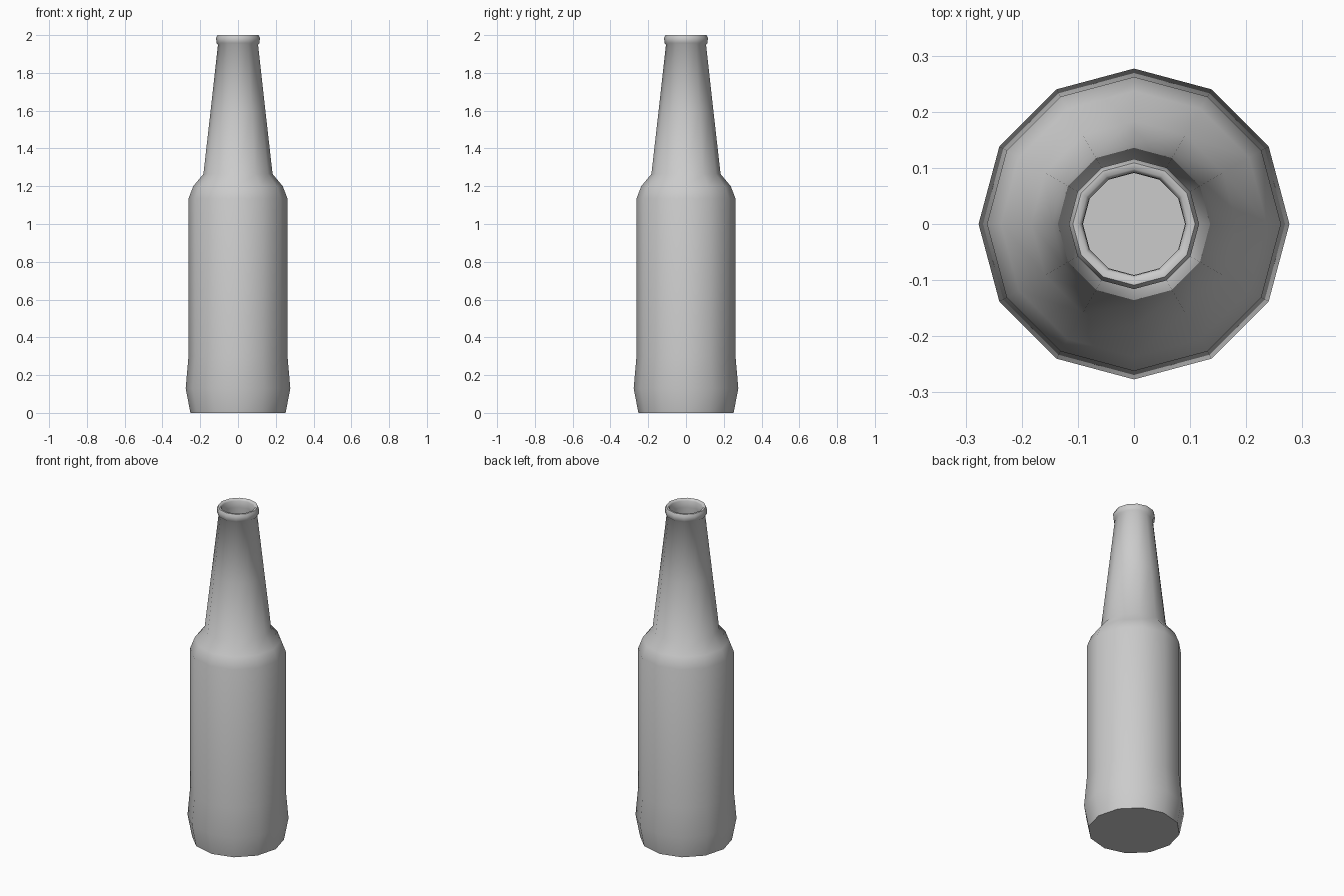
import bpy, bmesh
from math import radians, cos, sin, pi

if "Cube" in bpy.data.objects:
    bpy.data.objects.remove(bpy.data.objects["Cube"])

SIDES = 12

# (radius, height): outer wall going up, over the lip, then inner wall going down
PROFILE = [
    (0.252, 0.0), (0.277, 0.13), (0.262, 0.30), (0.262, 1.135),   # body
    (0.237, 1.20), (0.183, 1.265),                                # shoulder
    (0.145, 1.60), (0.106, 1.95),                                 # neck
    (0.114, 1.958), (0.116, 1.985), (0.109, 2.0), (0.098, 2.0),   # lip
    (0.092, 1.99), (0.091, 1.95),                                 # mouth
    (0.13, 1.60), (0.168, 1.275),                                 # inside neck
    (0.222, 1.19), (0.247, 1.13), (0.247, 0.30), (0.262, 0.13), (0.24, 0.015),
]


def lathe(name, profile, sides):
    bm = bmesh.new()
    rings = [[bm.verts.new((r * cos(2 * pi * i / sides), r * sin(2 * pi * i / sides), z))
              for i in range(sides)] for r, z in profile]
    for a, b in zip(rings, rings[1:]):
        for i in range(sides):
            j = (i + 1) % sides
            bm.faces.new((a[i], a[j], b[j], b[i]))
    bm.faces.new(rings[0][::-1])   # underside
    bm.faces.new(rings[-1])        # inside floor
    bmesh.ops.recalc_face_normals(bm, faces=bm.faces)
    mesh = bpy.data.meshes.new(name)
    bm.to_mesh(mesh)
    bm.free()
    obj = bpy.data.objects.new(name, mesh)
    bpy.context.collection.objects.link(obj)
    return obj


# Hollow twelve-sided bottle, smooth except at the base edge
bottle = lathe("bottle", PROFILE, SIDES)
bpy.context.view_layer.objects.active = bottle
bottle.select_set(True)
bpy.ops.object.shade_smooth_by_angle(angle=radians(60))
